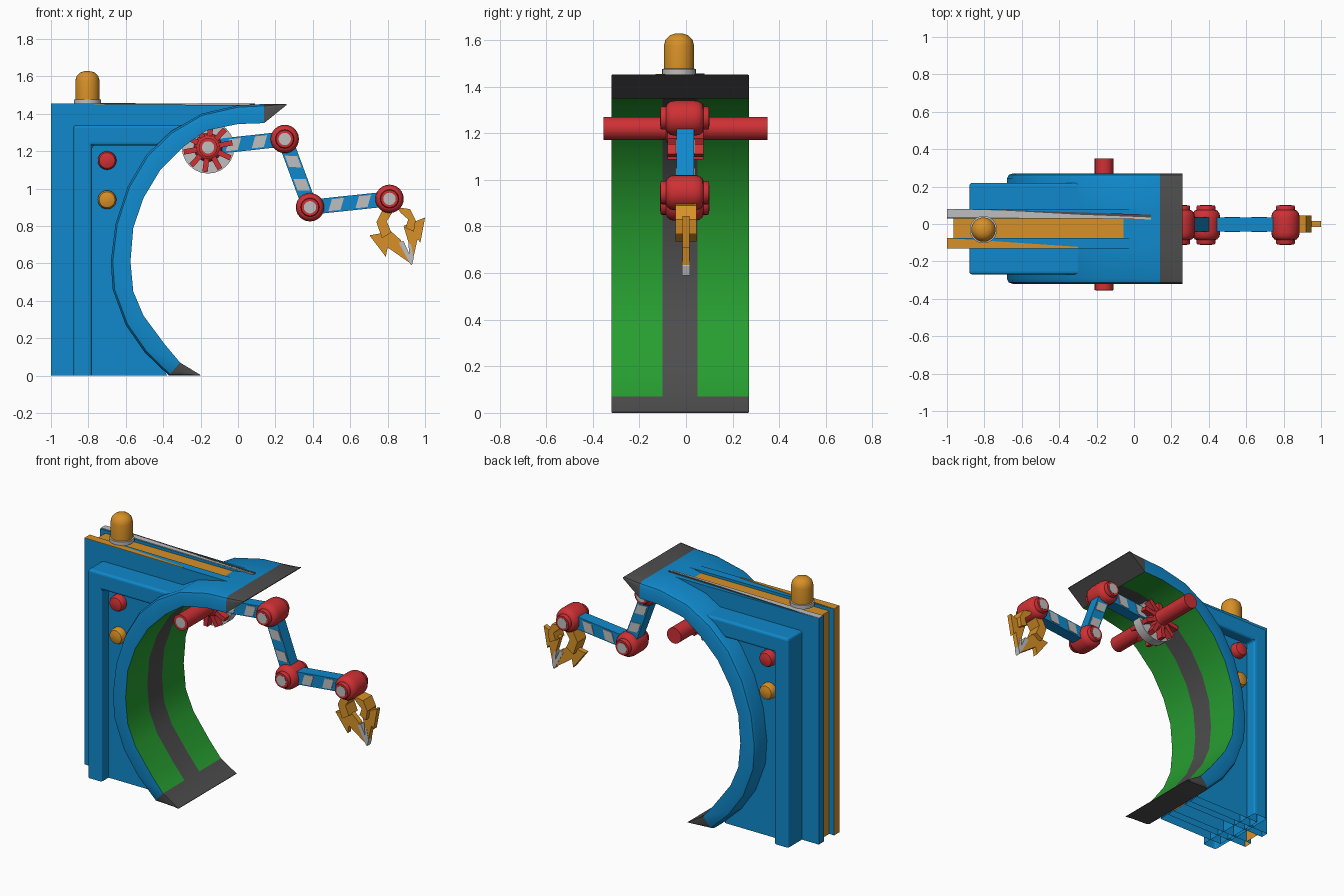
import bpy, bmesh, math
from mathutils import Vector

if "Cube" in bpy.data.objects:
    bpy.data.objects.remove(bpy.data.objects["Cube"])

def material(name, col):
    m = bpy.data.materials.new(name)
    m.diffuse_color = (*col, 1)
    m.use_nodes = True
    m.node_tree.nodes["Principled BSDF"].inputs["Base Color"].default_value = m.diffuse_color
    return m

BLUE = material("blue", (0.005, 0.25, 0.6))
ORANGE = material("orange", (0.68, 0.28, 0.02))
RED = material("red", (0.62, 0.03, 0.035))
WHITE = material("light grey", (0.52, 0.52, 0.52))
DARK = material("dark grey", (0.075, 0.075, 0.075))
GREEN = material("green", (0.02, 0.34, 0.03))
YC = -0.025  # centre plane of the body


def finish(name, bm, mats, smooth=None):
    bmesh.ops.recalc_face_normals(bm, faces=bm.faces)
    me = bpy.data.meshes.new(name)
    bm.to_mesh(me)
    bm.free()
    ob = bpy.data.objects.new(name, me)
    bpy.context.collection.objects.link(ob)
    for m in mats:
        me.materials.append(m)
    if smooth:
        bpy.ops.object.select_all(action='DESELECT')
        ob.select_set(True)
        bpy.context.view_layer.objects.active = ob
        bpy.ops.object.shade_smooth_by_angle(angle=math.radians(smooth))
    return ob


def prism(name, pts, y0, y1, mats, open_bottom=False, rule=None, bevel=0):
    """Extrude an (x, z) outline from y0 to y1."""
    bm = bmesh.new()
    f = bm.faces.new([bm.verts.new((x, y0, z)) for x, z in pts])
    r = bmesh.ops.extrude_face_region(bm, geom=[f])
    for v in r['geom']:
        if isinstance(v, bmesh.types.BMVert):
            v.co.y = y1
    bmesh.ops.recalc_face_normals(bm, faces=bm.faces)
    if rule:
        for f in bm.faces:
            f.material_index = rule(f.normal)
    if open_bottom:
        low = [f for f in bm.faces if max(v.co.z for v in f.verts) < 1e-4]
        bmesh.ops.delete(bm, geom=low, context='FACES')
    ob = finish(name, bm, mats)
    if bevel:
        b = ob.modifiers.new("bevel", 'BEVEL')
        b.width, b.segments = bevel, 3
        b.limit_method, b.angle_limit = 'ANGLE', math.radians(40)
    return ob


def lathe(name, prof, loc, axis, mats, idx=None, n=24):
    """Spin (radius, height) points about an axis; idx gives a material per band."""
    bm = bmesh.new()
    rings = []
    for r, h in prof:
        ring = []
        for i in range(n if r > 0 else 1):
            a = 2 * math.pi * i / n
            c, s = r * math.cos(a), r * math.sin(a)
            p = (c, s, h) if axis == 'Z' else (c, h, s)
            ring.append(bm.verts.new(Vector(p) + Vector(loc)))
        rings.append(ring)
    for k in range(len(rings) - 1):
        A, B = rings[k], rings[k + 1]
        for i in range(n):
            j = (i + 1) % n
            vs = [A[i % len(A)], A[j % len(A)], B[j % len(B)], B[i % len(B)]]
            f = bm.faces.new(list(dict.fromkeys(vs)))
            f.material_index = idx[k] if idx else 0
    return finish(name, bm, mats, 40)


# curved shell: paired (outer, inner) points from top tip to bottom tip
OUT = [(.26, 1.452), (.14, 1.452), (0, 1.445), (-.195, 1.40), (-.36, 1.305), (-.49, 1.18), (-.59, 1.01),
       (-.655, .81), (-.68, .61), (-.67, .46), (-.60, .27), (-.50, .125), (-.37, 0), (-.2, 0)]
INN = [(.26, 1.447), (.14, 1.35), (0, 1.345), (-.17, 1.31), (-.29, 1.225), (-.415, 1.10), (-.505, .95),
       (-.56, .79), (-.575, .61), (-.56, .45), (-.505, .32), (-.39, .165), (-.31, .07), (-.2, .003)]
N = len(OUT)
MID = [((a[0] + b[0]) / 2, (a[1] + b[1]) / 2) for a, b in zip(OUT, INN)]
stations = [(-.32, .3), (-.313, .1), (-.292, 0), (-.10, 0), (.05, 0), (.242, 0), (.263, .1), (.27, .3)]

bm = bmesh.new()
rows = []
for y, t in stations:
    o = [bm.verts.new((a[0] + t * (b[0] - a[0]), y, a[1] + t * (b[1] - a[1]))) for a, b in zip(OUT, INN)]
    i = [bm.verts.new((b[0], y, b[1])) for b in INN]
    rows.append((o, i))
for k in range(N - 1):
    tip = k in (0, N - 2)
    for s in range(len(rows) - 1):
        (o0, i0), (o1, i1) = rows[s], rows[s + 1]
        f = bm.faces.new([o0[k], o0[k + 1], o1[k + 1], o1[k]])
        f.material_index = 1 if tip else 0
        f = bm.faces.new([i0[k], i0[k + 1], i1[k + 1], i1[k]])
        f.material_index = 1 if tip or s == 3 else 2
    for o, i in (rows[0], rows[-1]):
        f = bm.faces.new([o[k], o[k + 1], i[k + 1], i[k]])
        f.material_index = 1 if tip else 0
for s in range(len(rows) - 1):
    (o0, i0), (o1, i1) = rows[s], rows[s + 1]
    for k in (0, N - 1):
        bm.faces.new([o0[k], o1[k], i1[k], i0[k]]).material_index = 1
finish("curved_shell", bm, [BLUE, DARK, GREEN], 30)

# layered back: two outer plates with a recessed orange channel between them
edge = MID[2:12] + [(-.38, 0)]
plate = [(-1, 0), (-1, 1.452), (.1, 1.446)] + edge
prism("front_plate", plate, -.13, -.075, [BLUE, ORANGE], True, lambda n: 1 if n.x < -.9 else 0)
prism("rear_plate", plate, .03, .08, [BLUE], True)
prism("channel", [(-.965, 0), (-.965, 1.432), (-.05, 1.432)] + edge[1:], -.075, .03, [ORANGE], True)


# tapered top stripes
def top_plate(name, pts, mat, z0, drop=.0055):
    bm = bmesh.new()
    f = bm.faces.new([bm.verts.new((x, y, z0 - drop * (x + 1))) for x, y in pts])
    r = bmesh.ops.extrude_face_region(bm, geom=[f])
    for v in r['geom']:
        if isinstance(v, bmesh.types.BMVert):
            v.co.z -= .004
    finish(name, bm, [mat])


top_plate("white_stripe", [(-1, .038), (-1, .08), (.09, .05), (.09, .025)], WHITE, 1.455, .002)
top_plate("dark_stripe", [(-.85, .08), (.09, .05), (.09, .035), (-.3, .05)], DARK, 1.457, .002)
top_plate("orange_stripe", [(-1, -.13), (-1, -.075), (-.3, -.122), (-.3, -.13)], ORANGE, 1.455)

# raised side frame and recessed side panel
prism("side_frame", [(-.88, 0), (-.88, 1.34), (-.28, 1.34), (-.30, 1.25), (-.34, 1.23), (-.78, 1.23), (-.78, 0)],
      -.27, .22, [BLUE], True, bevel=.015)
prism("side_panel", [(-.86, 0), (-.86, 1.3), (-.32, 1.28)] + MID[4:12] + [(-.38, 0)], -.20, .15, [BLUE], True)

# buttons on both sides
for z, mat, label in ((1.15, RED, "red"), (.94, ORANGE, "orange")):
    for s, side in ((-1, "front"), (1, "rear")):
        lathe(f"{label}_button_{side}", [(.05, 0), (.05, s * .03), (.042, s * .045), (.02, s * .052), (0, s * .053)],
              (-.70, YC + s * .174, z), 'Y', [mat])

# beacon lamp
lathe("beacon_base", [(.073, 0), (.073, .025), (.06, .028), (0, .028)], (-.805, -.03, 1.45), 'Z', [WHITE])
lathe("beacon", [(.065, .02), (.065, .125), (.058, .152), (.04, .17), (.018, .177), (0, .178)],
      (-.805, -.03, 1.45), 'Z', [ORANGE])

# arm joints
S, J1, J2, J3 = (-.16, 1.22), (.25, 1.265), (.385, .90), (.81, .945)
half = [(0, -.106), (.033, -.106), (.033, -.104), (.046, -.104), (.05, -.098), (.05, -.08), (.06, -.077), (.072, -.062), (.076, -.04)]
prof = half + [(r, -h) for r, h in reversed(half)]
idx = [1, 0, 0, 0, 0, 0, 0, 0, 0, 0, 0, 0, 0, 0, 0, 0, 1]
for name, (x, z) in (("shoulder", S), ("upper", J1), ("elbow", J2), ("wrist", J3)):
    lathe(name + "_joint", prof, (x, -.005, z), 'Y', [RED, WHITE], idx)

# shoulder axle and ribbed wheel
lathe("shoulder_axle", [(0, -.355), (.033, -.355), (.05, -.354), (.05, .35), (0, .35)], (S[0], 0, S[1]), 'Y',
      [RED, WHITE], [1, 0, 0, 0])
lathe("shoulder_wheel", [(0, -.035), (.14, -.035), (.14, .03), (0, .03)], (S[0], 0, S[1]), 'Y', [WHITE])
for i in range(10):
    a = 2 * math.pi * (i + .3) / 10
    c, s = math.cos(a), math.sin(a)
    pts = [(S[0] + r * c - w * s, S[1] + r * s + w * c) for r, w in ((.05, -.014), (.132, -.014), (.132, .014), (.05, .014))]
    prism(f"wheel_rib_{i}", pts, -.08, .075, [RED])

# arm links with slanted stripes on both sides
for name, a, b in (("first", S, J1), ("second", J1, J2), ("third", J2, J3)):
    a, b = Vector(a), Vector(b)
    d = (b - a).normalized()
    p = Vector((-d.y, d.x))
    L = (b - a).length

    def at(t, w):
        return tuple(a + d * t + p * w)
    prism(name + "_link", [at(0, -.04), at(L, -.04), at(L, .04), at(0, .04)], -.041, .035, [BLUE])
    for k, f in enumerate((.33, .67)):
        c = f * L
        prism(f"{name}_link_stripe_{k}", [at(c - .045, -.031), at(c + .02, -.031), at(c + .045, .031), at(c - .02, .031)],
              -.044, .038, [WHITE])

# gripper: curved fingers, barbed tips and bright inner edges
prism("left_finger", [(.785, .91), (.74, .82), (.77, .735), (.82, .765), (.795, .825), (.83, .88)], -.045, .045, [ORANGE])
prism("right_finger", [(.85, .90), (.92, .89), (.95, .83), (.94, .77), (.895, .79), (.91, .835), (.87, .87)],
      -.045, .045, [ORANGE])
prism("left_barb", [(.703, .75), (.79, .635), (.80, .685), (.922, .6), (.87, .725), (.82, .77)], -.016, .016, [ORANGE])
prism("right_barb", [(.885, .80), (1.0, .845), (.975, .71), (.96, .73), (.93, .595), (.915, .70)], -.016, .016, [ORANGE])
prism("left_edge", [(.86, .71), (.885, .72), (.93, .62), (.924, .592)], -.018, .018, [WHITE])
prism("right_edge", [(.91, .71), (.925, .70), (.94, .63), (.93, .59), (.922, .6)], -.018, .018, [WHITE])
